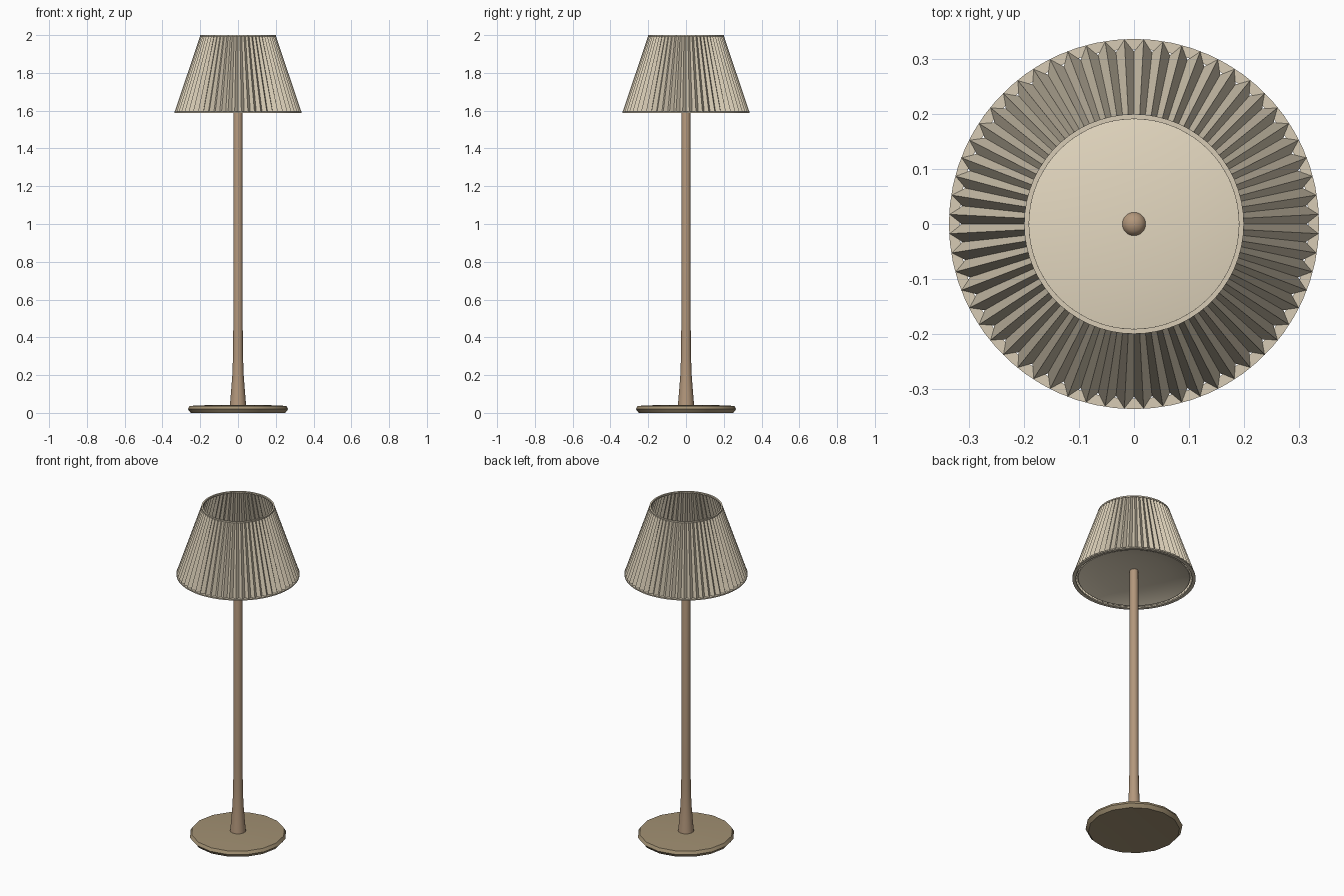
import bpy, bmesh, math

if "Cube" in bpy.data.objects:
    bpy.data.objects.remove(bpy.data.objects["Cube"])


def material(name, rgb):
    m = bpy.data.materials.new(name)
    m.diffuse_color = (*rgb, 1)
    m.use_nodes = True
    m.node_tree.nodes["Principled BSDF"].inputs["Base Color"].default_value = m.diffuse_color
    return m


WOOD = material("warm_wood", (0.45, 0.31, 0.20))
BRASS = material("dull_brass", (0.36, 0.28, 0.17))
FABRIC = material("cream_fabric", (0.68, 0.60, 0.46))
LINER = material("cream_liner", (0.78, 0.69, 0.53))


def finish(name, bm, mat, smooth=None):
    bmesh.ops.remove_doubles(bm, verts=bm.verts, dist=1e-5)
    bmesh.ops.recalc_face_normals(bm, faces=bm.faces)
    me = bpy.data.meshes.new(name)
    bm.to_mesh(me)
    bm.free()
    ob = bpy.data.objects.new(name, me)
    bpy.context.collection.objects.link(ob)
    me.materials.append(mat)
    if smooth:
        bpy.ops.object.select_all(action='DESELECT')
        ob.select_set(True)
        bpy.context.view_layer.objects.active = ob
        bpy.ops.object.shade_smooth_by_angle(angle=math.radians(smooth))
    return ob


def lathe(name, profile, sides, mat, smooth=50, closed=False):
    """Revolve an (r, z) profile round the z axis."""
    bm = bmesh.new()
    vs = [bm.verts.new((r, 0, z)) for r, z in profile]
    pairs = list(zip(vs, vs[1:]))
    if closed:
        pairs.append((vs[-1], vs[0]))
    edges = [bm.edges.new(p) for p in pairs]
    bmesh.ops.spin(bm, geom=vs + edges, cent=(0, 0, 0), axis=(0, 0, 1),
                   angle=math.tau, steps=sides, use_merge=False)
    return finish(name, bm, mat, smooth)


# Round foot with a bevelled rim
lathe("base", [(0, 0.005), (0.13, 0.005), (0.25, 0.0), (0.266, 0.02),
               (0.256, 0.037), (0.12, 0.043), (0, 0.043)], 16, BRASS)

# Flared pole with a rounded tip that pokes through the diffuser
lathe("pole", [(0, 0.03), (0.044, 0.03), (0.037, 0.11), (0.030, 0.20),
               (0.0265, 0.30), (0.025, 0.45), (0.0235, 1.635),
               (0.021, 1.647), (0.013, 1.656), (0, 1.659)], 20, WOOD)

# Shallow domed diffuser inside the shade
lathe("diffuser", [(0, 1.640), (0.10, 1.636), (0.20, 1.623), (0.27, 1.607),
                   (0.305, 1.594), (0.309, 1.599), (0.27, 1.613),
                   (0.20, 1.629), (0.10, 1.642), (0, 1.646)], 64, LINER)

# Pleated shade: 60 folds, zigzagging between crest and valley radii
PLEATS = 60
bm = bmesh.new()
rings = []
for z, crest, valley in ((1.592, 0.337, 0.314), (1.997, 0.200, 0.190)):
    ring = []
    for i in range(PLEATS * 2):
        a = math.tau * i / (PLEATS * 2)
        r = crest if i % 2 else valley
        ring.append(bm.verts.new((r * math.cos(a), r * math.sin(a), z)))
    rings.append(ring)
low, high = rings
for i in range(PLEATS * 2):
    j = (i + 1) % (PLEATS * 2)
    bm.faces.new((low[i], low[j], high[j], high[i]))
finish("pleated_shade", bm, FABRIC)

# Thin hoops that hold the pleats at both ends
for name, r0, r1, z0, z1 in (("bottom_hoop", 0.318, 0.337, 1.588, 1.595),
                             ("top_hoop", 0.191, 0.200, 1.992, 2.0)):
    lathe(name, [(r0, z0), (r1, z0), (r1, z1), (r0, z1)], 60, FABRIC,
          smooth=30, closed=True)
